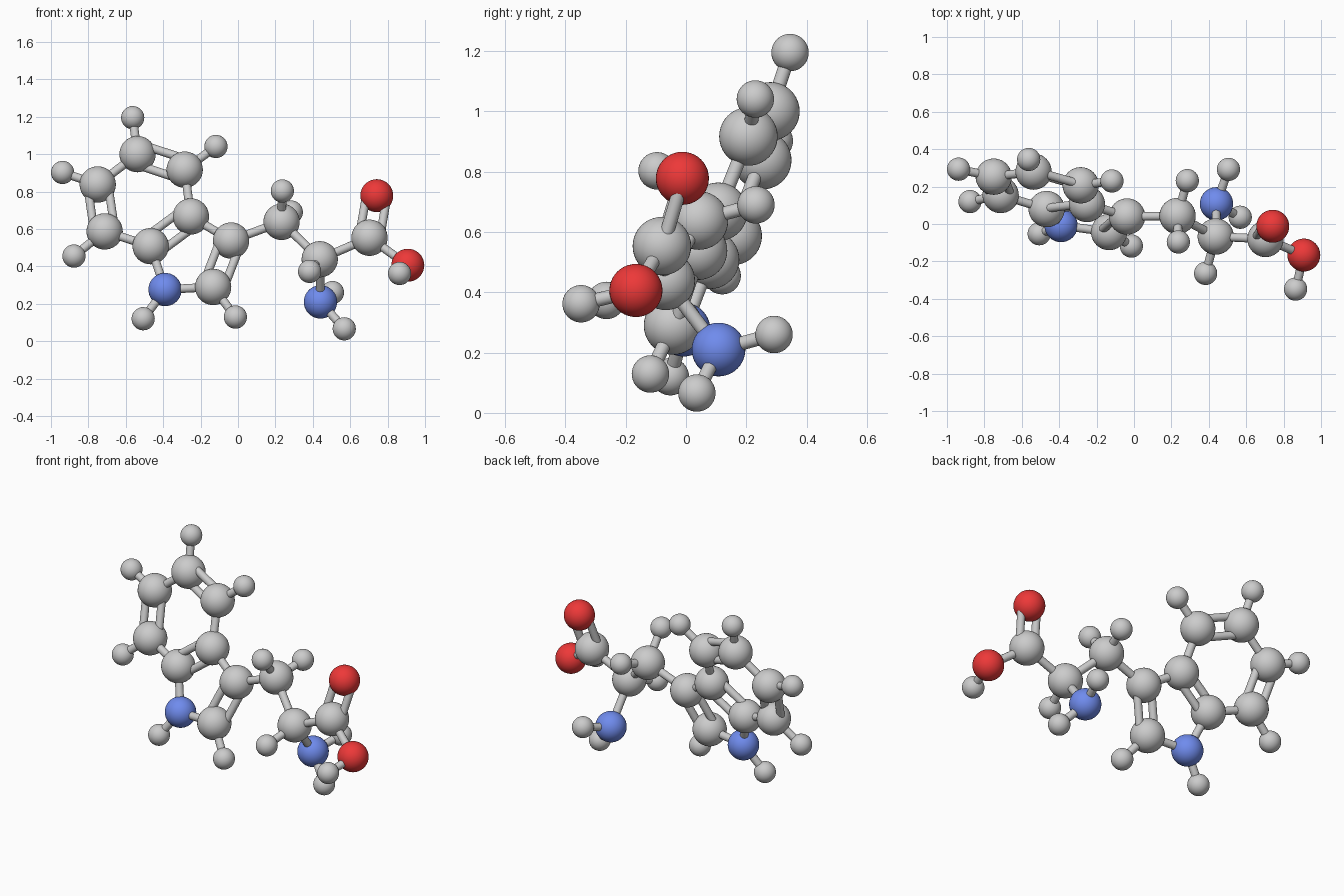
import bpy
from mathutils import Vector

if "Cube" in bpy.data.objects:
    bpy.data.objects.remove(bpy.data.objects["Cube"])

# Atom positions: C carbon, N nitrogen, O oxygen, H hydrogen
ATOMS = {
    # six-sided ring
    "C1": (-.537, .28, 1.0), "C2": (-.285, .207, .917), "C3": (-.75, .253, .838),
    "C4": (-.713, .155, .587), "C5": (-.467, .08, .508), "C6": (-.252, .107, .667),
    # five-sided ring
    "C7": (-.037, .04, .538), "C8": (-.133, -.043, .29), "N1": (-.39, -.008, .276),
    # side chain
    "C9": (.233, .043, .638), "C10": (.437, -.067, .438), "C11": (.703, -.08, .553),
    "O1": (.742, -.012, .778), "O2": (.908, -.166, .406), "N2": (.441, .108, .21),
    # hydrogens
    "H1": (-.563, .345, 1.195), "H2": (-.118, .23, 1.041), "H3": (-.938, .293, .902),
    "H4": (-.877, .12, .455), "H5": (-.507, -.052, .12), "H6": (-.014, -.118, .129),
    "H7": (.237, -.096, .803), "H8": (.285, .232, .69), "H9": (.383, -.264, .373),
    "H10": (.864, -.348, .362), "H11": (.505, .292, .26), "H12": (.568, .036, .066),
}
SINGLE = ("C1-C3 C2-C6 C4-C5 C5-N1 N1-C8 C6-C7 C7-C9 C9-C10 C10-C11 C11-O2 C10-N2 "
          "C1-H1 C2-H2 C3-H3 C4-H4 N1-H5 C8-H6 C9-H7 C9-H8 C10-H9 O2-H10 N2-H11 N2-H12")
DOUBLE = "C1-C2 C3-C4 C5-C6 C7-C8 C11-O1"

KINDS = {"C": ("carbon", .097), "N": ("nitrogen", .089),
         "O": ("oxygen", .088), "H": ("hydrogen", .062)}
STICK_R, SPREAD = .023, .055


def material(name, color):
    m = bpy.data.materials.new(name)
    m.diffuse_color = color
    m.use_nodes = True
    m.node_tree.nodes["Principled BSDF"].inputs["Base Color"].default_value = m.diffuse_color
    return m


MATS = {"O": material("red", (.85, .04, .04, 1)),
        "N": material("blue", (.16, .26, .85, 1))}


def finish(name):
    ob = bpy.context.object
    ob.name = name
    bpy.ops.object.shade_smooth_by_angle()
    return ob


def ball(key, loc):
    kind, r = KINDS[key[0]]
    bpy.ops.mesh.primitive_uv_sphere_add(segments=40, ring_count=20, radius=r, location=loc)
    ob = finish(f"{kind}_{key[1:]}")
    if key[0] in MATS:
        ob.data.materials.append(MATS[key[0]])


def stick(name, a, b):
    d = b - a
    bpy.ops.mesh.primitive_cylinder_add(vertices=24, radius=STICK_R, depth=d.length,
                                        location=(a + b) / 2,
                                        rotation=d.to_track_quat('Z', 'Y').to_euler())
    finish(name)


# Balls
for key, loc in ATOMS.items():
    ball(key, loc)

# Single bonds, then paired sticks for double bonds
for pairs, offsets in ((SINGLE, (0,)), (DOUBLE, (-SPREAD, SPREAD))):
    for pair in pairs.split():
        a, b = (Vector(ATOMS[k]) for k in pair.split("-"))
        side = (b - a).cross(Vector((0, 1, 0))).normalized()
        for o in offsets:
            stick("bond_" + pair.lower().replace("-", "_"), a + side * o, b + side * o)
